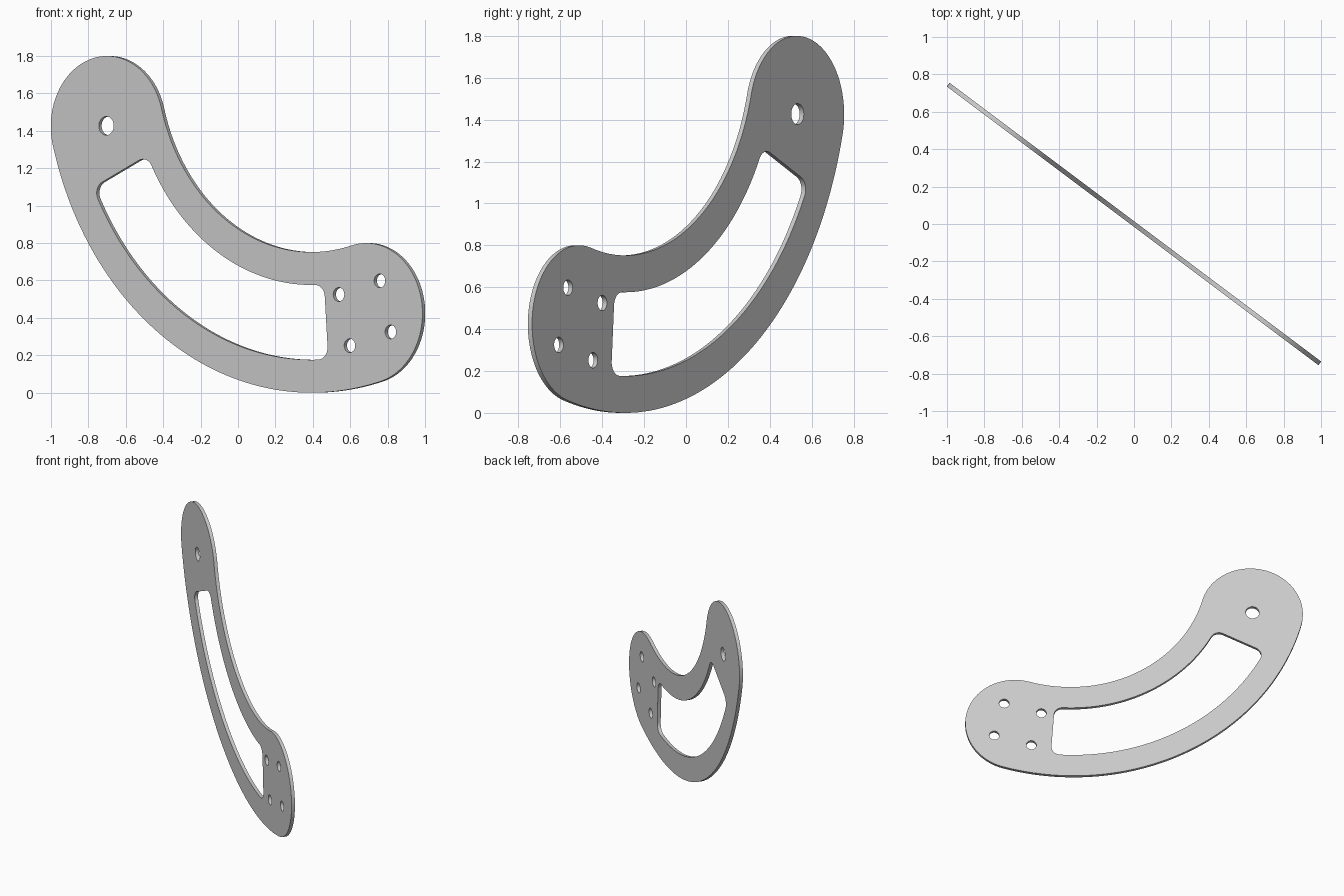
import bpy, bmesh
from math import sin, cos, asin, radians, degrees, atan2
from mathutils import Matrix

if "Cube" in bpy.data.objects:
    bpy.data.objects.remove(bpy.data.objects["Cube"])

R, HEAD = 1.4142, 0.376          # arm centre-line radius, half width of arm / end radius
CX, CZ = 0.5, R + HEAD           # centre of the curved arm in the plate plane
THICK = 0.025
SLOT_OUT, SLOT_IN, FILLET = R + 0.2, R - 0.2, 0.065
A0, A1 = 205.4, 274.0            # slot end angles


def polar(cx, cz, r, a):
    return cx + r * cos(radians(a)), cz + r * sin(radians(a))


def arc(cx, cz, r, a, b, n):
    return [polar(cx, cz, r, a + (b - a) * i / n) for i in range(n + 1)]


def circle(cx, cz, r, n=32):
    return arc(cx, cz, r, 0, 360, n)[:-1]


def clean(points):
    """Drop consecutive duplicate points of a closed loop."""
    return [p for i, p in enumerate(points)
            if abs(p[0] - points[i - 1][0]) + abs(p[1] - points[i - 1][1]) > 1e-4]


# Outline: outer arc, lower head, inner arc, upper head
outline = (arc(CX, CZ, R + HEAD, 195, 285, 64)
           + arc(*polar(CX, CZ, R, 285), HEAD, -75, 105, 48)
           + arc(CX, CZ, R - HEAD, 285, 195, 64)
           + arc(*polar(CX, CZ, R, 195), HEAD, 15, 195, 48))

# Curved slot with rounded corners
ro, ri = SLOT_OUT - FILLET, SLOT_IN + FILLET
do, di = degrees(asin(FILLET / ro)), degrees(asin(FILLET / ri))
slot = (arc(CX, CZ, SLOT_OUT, A0 + do, A1 - do, 56)
        + arc(*polar(CX, CZ, ro, A1 - do), FILLET, A1 - do, A1 + 90, 10)
        + arc(*polar(CX, CZ, ri, A1 - di), FILLET, A1 + 90, A1 - di + 180, 10)
        + arc(CX, CZ, SLOT_IN, A1 - di, A0 + di, 56)
        + arc(*polar(CX, CZ, ri, A0 + di), FILLET, A0 + di + 180, A0 + 270, 10)
        + arc(*polar(CX, CZ, ro, A0 + do), FILLET, A0 + 270, A0 + do + 360, 10))

# Pivot hole and four bolt holes on a tilted square
loops = [outline, slot, circle(-0.871, 1.427, 0.05)]
for k in range(4):
    loops.append(circle(*polar(0.856, 0.425, 0.2, 60 + 90 * k), 0.037))

# Fill the profile and give it thickness
bm = bmesh.new()
edges = []
for loop in loops:
    vs = [bm.verts.new((u, -THICK / 2, z)) for u, z in clean(loop)]
    edges += [bm.edges.new((vs[i - 1], vs[i])) for i in range(len(vs))]
bmesh.ops.triangle_fill(bm, use_beauty=True, use_dissolve=False, edges=edges)
front = bm.faces[:]
ext = bmesh.ops.extrude_face_region(bm, geom=front, use_keep_orig=True)
new_verts = [g for g in ext["geom"] if isinstance(g, bmesh.types.BMVert)]
bmesh.ops.translate(bm, verts=new_verts, vec=(0, THICK, 0))
bmesh.ops.recalc_face_normals(bm, faces=bm.faces[:])

# Turn the plate to its diagonal stance
bm.transform(Matrix.Rotation(-atan2(0.6, 0.8), 4, 'Z'))

mesh = bpy.data.meshes.new("curved_slotted_plate")
bm.to_mesh(mesh)
bm.free()
plate = bpy.data.objects.new("curved_slotted_plate", mesh)
bpy.context.collection.objects.link(plate)
bpy.context.view_layer.objects.active = plate
plate.select_set(True)
bpy.ops.object.shade_smooth_by_angle(angle=radians(30))
